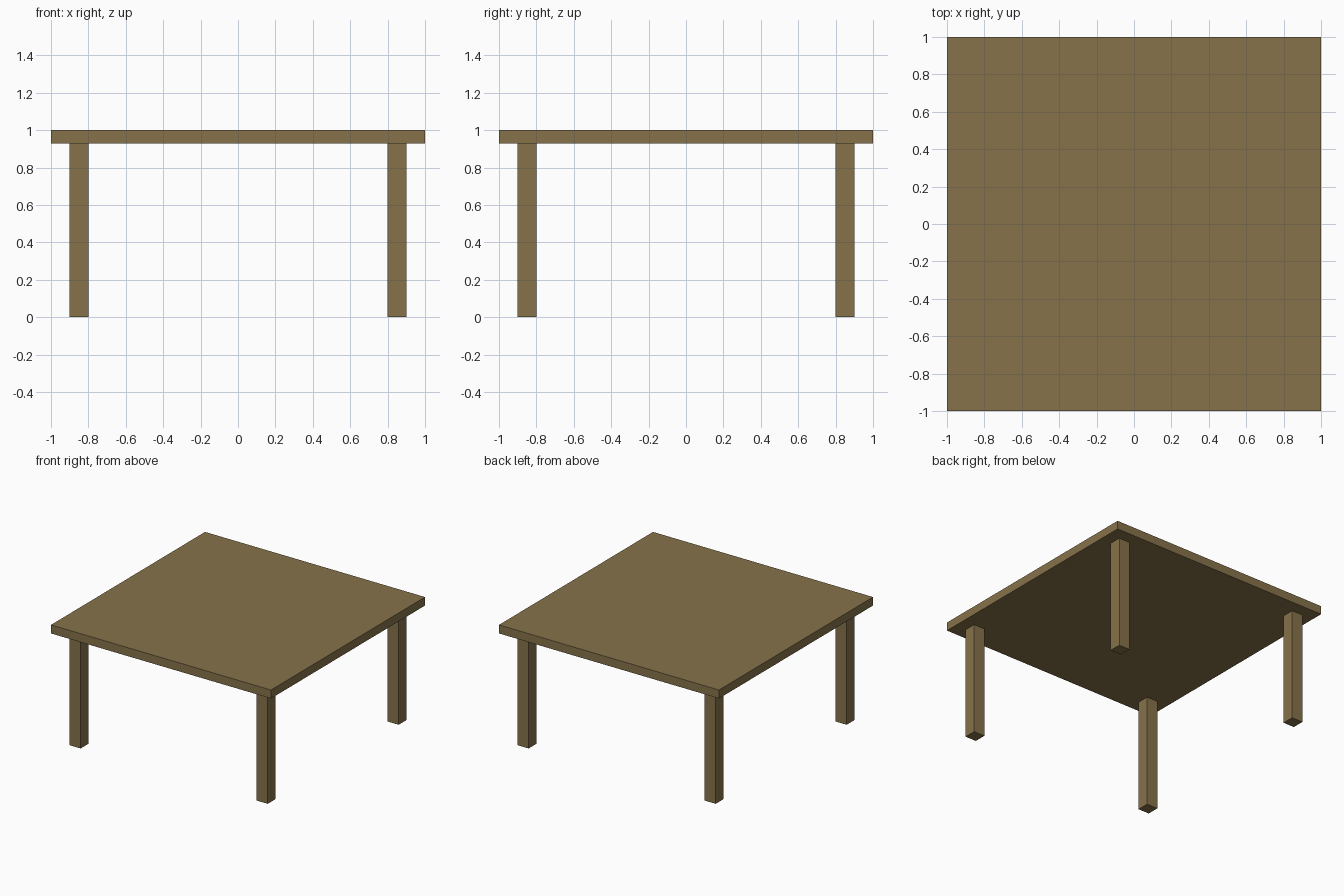
import bpy

if "Cube" in bpy.data.objects:
    bpy.data.objects.remove(bpy.data.objects["Cube"])

TOP_HEIGHT = 1.0
TOP_THICKNESS = 0.07
LEG_WIDTH = 0.10
LEG_OFFSET = 0.85

wood = bpy.data.materials.new("wood")
wood.diffuse_color = (0.24, 0.17, 0.07, 1.0)
wood.use_nodes = True
wood.node_tree.nodes["Principled BSDF"].inputs["Base Color"].default_value = wood.diffuse_color


def box(name, center, size):
    bpy.ops.mesh.primitive_cube_add(size=1, location=center)
    obj = bpy.context.object
    obj.name = name
    obj.scale = size
    bpy.ops.object.transform_apply(location=False, rotation=False, scale=True)
    obj.data.materials.append(wood)
    return obj


# Square table top
box("table_top", (0, 0, TOP_HEIGHT - TOP_THICKNESS / 2), (2, 2, TOP_THICKNESS))

# Four legs, inset from the corners
leg_height = TOP_HEIGHT - TOP_THICKNESS
for side_x, sx in (("left", -1), ("right", 1)):
    for side_y, sy in (("front", -1), ("back", 1)):
        box(f"{side_y}_{side_x}_leg",
            (sx * LEG_OFFSET, sy * LEG_OFFSET, leg_height / 2),
            (LEG_WIDTH, LEG_WIDTH, leg_height))
